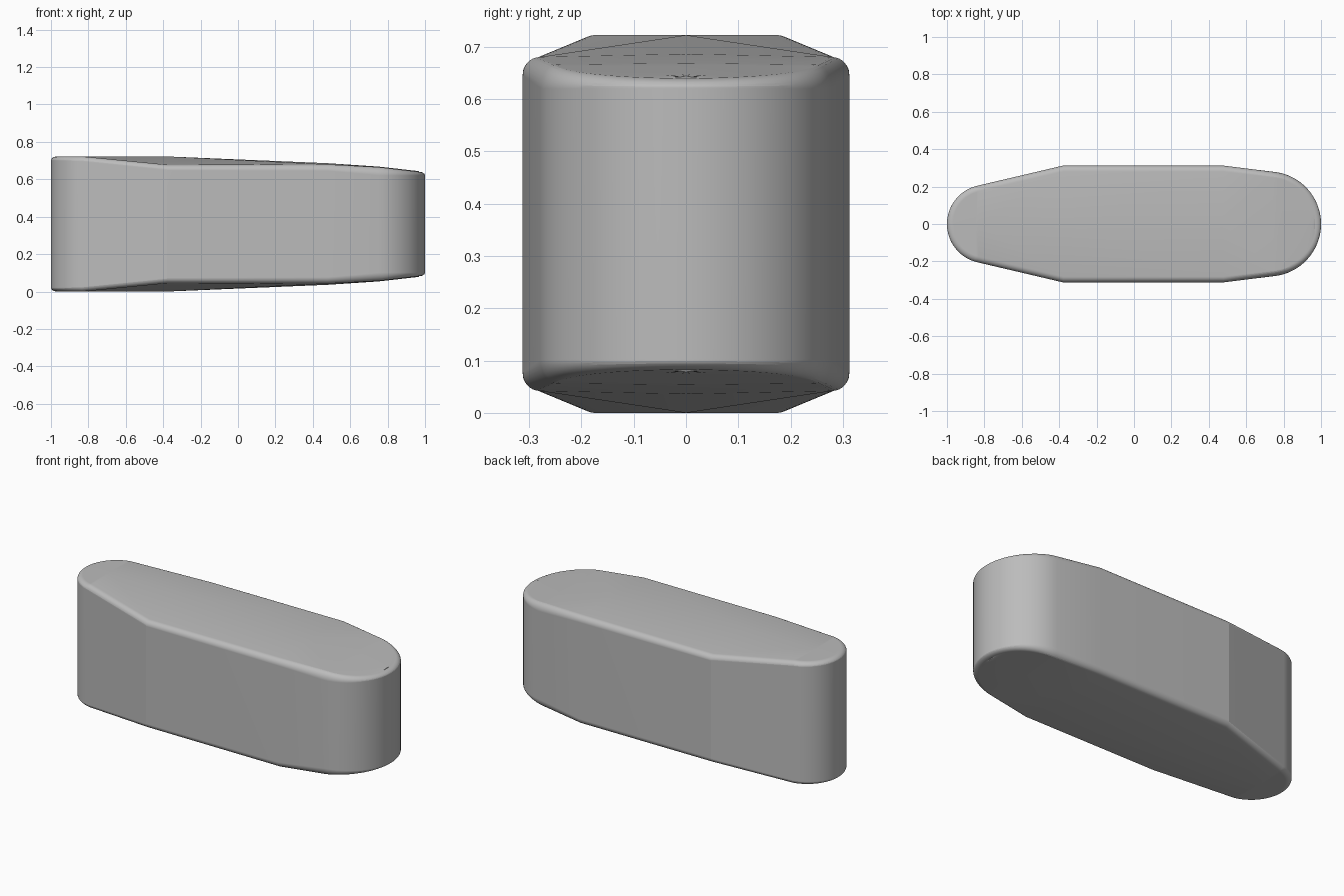
import bpy, bmesh, math
from mathutils import Vector

default = bpy.data.objects.get("Cube")
if default:
    bpy.data.objects.remove(default)

HEIGHT = 0.722
RIM_STEPS = 8
INSET = 0.032


def along(x, keys):
    """Straight-line interpolation through (x, value) pairs."""
    if x <= keys[0][0]:
        return keys[0][1]
    for (xa, a), (xb, b) in zip(keys, keys[1:]):
        if x <= xb:
            return a + (b - a) * (x - xa) / (xb - xa)
    return keys[-1][1]


WALL = [(-1, 0.70), (-0.82, 0.695), (-0.38, 0.648), (0.5, 0.645), (0.76, 0.62), (1, 0.62)]
RIM = [(-0.82, HEIGHT), (-0.38, 0.678), (0.5, 0.68), (0.76, 0.665), (1, 0.64)]
SPINE = [(-0.35, HEIGHT), (0.62, 0.68), (0.76, 0.667), (1, 0.64)]


def arc(cx, radius, start, end, steps):
    pts = []
    for i in range(steps + 1):
        a = math.radians(start + (end - start) * i / steps)
        pts.append((cx + radius * math.cos(a), radius * math.sin(a)))
    return pts


# Half outline from the broad round end to the narrow round end
half = arc(0.72, 0.28, 0, 84, 16) + [(0.48, 0.312), (-0.38, 0.312)] + arc(-0.79, 0.21, 103, 180, 16)
half[0], half[-1] = (half[0][0], 0), (half[-1][0], 0)
last = len(half) - 1
outline = half + [(x, -y) for x, y in reversed(half[1:-1])]
count = len(outline)


def inward(i):
    """Mitred inward normal of the outline at point i."""
    p, a, b = (Vector(outline[j % count]) for j in (i, i - 1, i + 1))
    n1 = Vector((-(p - a).y, (p - a).x)).normalized()
    n2 = Vector((-(b - p).y, (b - p).x)).normalized()
    n = (n1 + n2).normalized()
    return n / n.dot(n1)


bm = bmesh.new()


def build_cap(flip):
    """Rounded rim and crowned cap; returns the ring that meets the wall."""
    def vert(x, y, z):
        return bm.verts.new((x, y, HEIGHT - z if flip else z))

    rings = []
    for k in range(RIM_STEPS + 1):
        a = math.pi / 2 * k / RIM_STEPS
        ring = []
        for i, (x, y) in enumerate(outline):
            n = inward(i) * INSET * (1 - math.cos(a))
            low, high = along(x, WALL), along(x, RIM)
            ring.append(vert(x + n.x, y + n.y, low + (high - low) * math.sin(a)))
        rings.append(ring)
    for lower, upper in zip(rings, rings[1:]):
        for i in range(count):
            j = (i + 1) % count
            bm.faces.new((lower[i], lower[j], upper[j], upper[i]))

    # Cap panels run from the rim to a centre spine on both sides
    rim = rings[-1]
    spine = [rim[0]]
    spine += [vert(rim[i].co.x, 0, along(rim[i].co.x, SPINE)) for i in range(1, last)]
    spine.append(rim[last])
    for side in (1, -1):
        for i in range(last):
            a, b = rim[side * i % count], rim[side * (i + 1) % count]
            panel = []
            for v in (a, b, spine[i + 1], spine[i]):
                if v not in panel:
                    panel.append(v)
            bm.faces.new(panel)
    return rings[0]


top, bottom = build_cap(False), build_cap(True)
for i in range(count):
    j = (i + 1) % count
    bm.faces.new((bottom[i], bottom[j], top[j], top[i]))
bmesh.ops.recalc_face_normals(bm, faces=bm.faces)

mesh = bpy.data.meshes.new("rounded_body")
bm.to_mesh(mesh)
bm.free()
body = bpy.data.objects.new("rounded_body", mesh)
bpy.context.collection.objects.link(body)

# Plain grey material
grey = bpy.data.materials.new("plain_grey")
grey.use_nodes = True
colour = (0.5, 0.5, 0.5, 1)
grey.diffuse_color = colour
grey.node_tree.nodes["Principled BSDF"].inputs["Base Color"].default_value = colour
mesh.materials.append(grey)

# Smooth round ends and rims, crisp wall corners
bpy.context.view_layer.objects.active = body
body.select_set(True)
bpy.ops.object.shade_smooth_by_angle(angle=math.radians(12.5))
weighted = body.modifiers.new("weighted_normals", 'WEIGHTED_NORMAL')
weighted.keep_sharp = True
